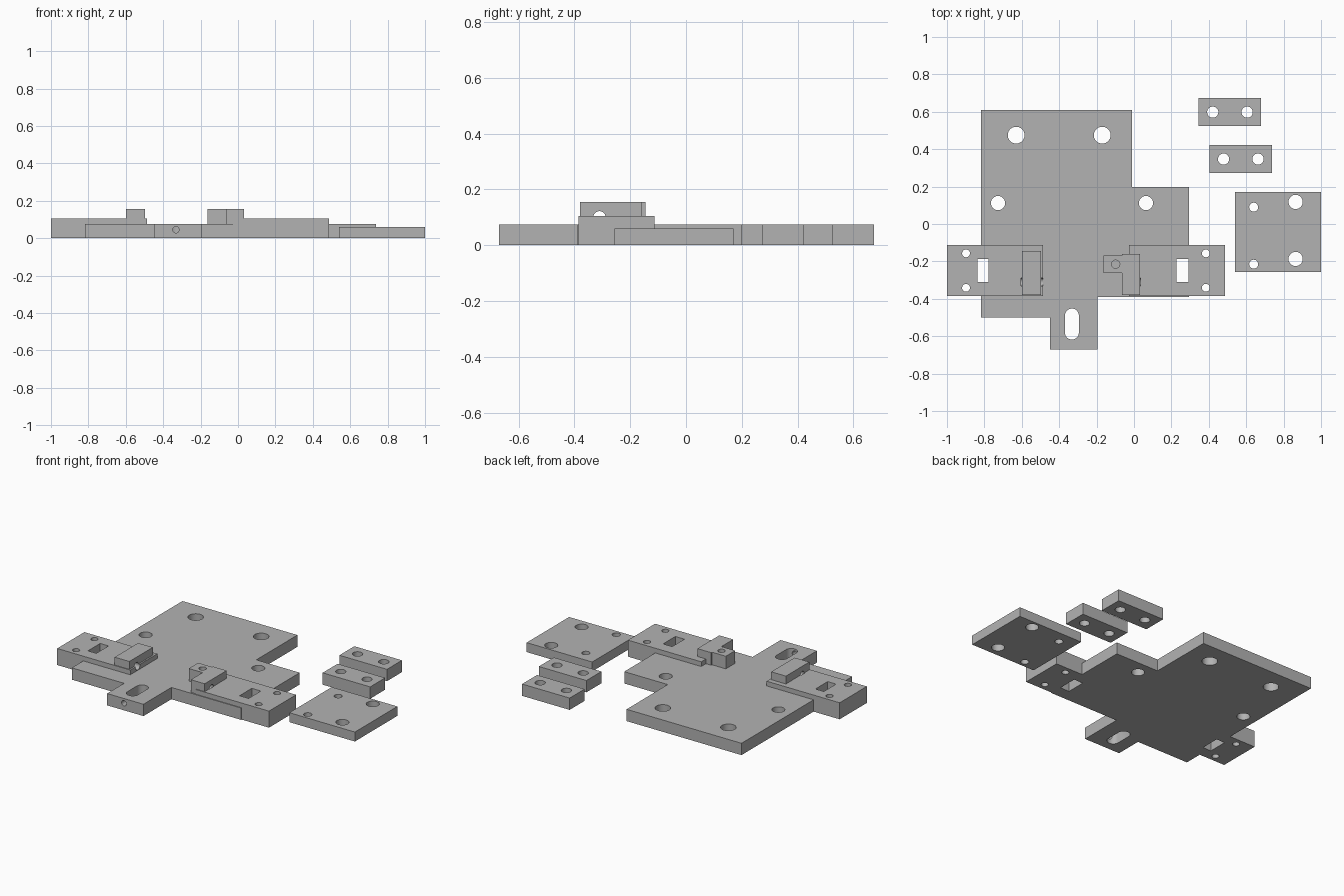
import bpy, bmesh, math
from mathutils import Matrix

if "Cube" in bpy.data.objects:
    bpy.data.objects.remove(bpy.data.objects["Cube"])

grey = bpy.data.materials.new("grey metal")
grey.use_nodes = True
colour = (0.45, 0.45, 0.45, 1)
grey.diffuse_color = colour
grey.node_tree.nodes["Principled BSDF"].inputs["Base Color"].default_value = colour

PLATE, TOP, TAB = 0.075, 0.105, 0.155      # heights of plate, clamp and raised tab
FRONT, BACK = -0.385, -0.113               # depth range of the clamps


def prism(bm, outline, lo, hi, axis="z"):
    """Extrude an outline along z (xy points), y (xz points) or x (yz points)."""
    place = {"z": lambda a, b: (a, b, lo),
             "y": lambda a, b: (a, lo, b),
             "x": lambda a, b: (lo, a, b)}[axis]
    face = bm.faces.new([bm.verts.new(place(a, b)) for a, b in outline])
    out = bmesh.ops.extrude_face_region(bm, geom=[face])
    verts = [v for v in out["geom"] if isinstance(v, bmesh.types.BMVert)]
    shift = [hi - lo if axis == k else 0 for k in "xyz"]
    bmesh.ops.translate(bm, verts=verts, vec=shift)


def rect(x0, x1, y0, y1):
    return [(x0, y0), (x1, y0), (x1, y1), (x0, y1)]


def slot(x, y, r, half=0.0, n=32):
    """Circle, or a slot lengthened along the second axis by half each way."""
    pts = []
    for i in range(n):
        a = 2 * math.pi * (i + 0.5) / n
        pts.append((x + r * math.cos(a),
                    y + r * math.sin(a) + math.copysign(half, math.sin(a))))
    return pts


def make_object(name, pieces):
    bm = bmesh.new()
    for piece in pieces:
        prism(bm, *piece)
    bmesh.ops.recalc_face_normals(bm, faces=bm.faces)
    mesh = bpy.data.meshes.new(name)
    bm.to_mesh(mesh)
    bm.free()
    mesh.materials.append(grey)
    ob = bpy.data.objects.new(name, mesh)
    bpy.context.collection.objects.link(ob)
    return ob


def part(name, body, cuts=()):
    """Make a solid and drill each cutter through it."""
    ob = make_object(name, [body])
    for cut in cuts:
        cutter = make_object("cutter", [cut])
        cutter.hide_render = True
        mod = ob.modifiers.new("drill", "BOOLEAN")
        mod.operation, mod.solver, mod.object = "DIFFERENCE", "EXACT", cutter
        bpy.context.view_layer.update()
        graph = bpy.context.evaluated_depsgraph_get()
        mesh = bpy.data.meshes.new_from_object(ob.evaluated_get(graph))
        ob.modifiers.clear()
        ob.data = mesh
        bpy.data.objects.remove(cutter)
    ob.data.name = name
    bpy.ops.object.select_all(action="DESELECT")
    ob.select_set(True)
    bpy.context.view_layer.objects.active = ob
    bpy.ops.object.shade_smooth_by_angle(angle=math.radians(30))
    return ob


def through(outline):
    return (outline, -0.1, 0.3)


def holes(points, r):
    return [through(slot(x, y, r)) for x, y in points]


# Windows shared by the clamps and the plate edges beneath them
left_window = through(rect(-0.837, -0.778, -0.31, -0.187))
right_window = through(rect(0.228, 0.292, -0.31, -0.187))

# Base plate with mounting holes, front slot and set-screw hole
outline = [(-0.817, 0.61), (-0.817, -0.5), (-0.45, -0.5), (-0.45, -0.67),
           (-0.195, -0.67), (-0.195, -0.39), (0.295, -0.39), (0.295, 0.198),
           (-0.01, 0.198), (-0.01, 0.61)]
part("base_plate", (outline, 0, PLATE),
     holes([(-0.63, 0.475), (-0.17, 0.475)], 0.045)
     + holes([(-0.727, 0.112), (0.064, 0.112)], 0.038)
     + [through(slot(-0.332, -0.535, 0.037, 0.046)),
        (slot(-0.332, 0.045, 0.017), -0.7, -0.58, "y"),
        left_window, right_window])


# Stepped clamps: full height outside the plate, thin tongue over it
def clamp(name, outer, edge, tip, hole_x, window, bore):
    profile = [(outer, 0), (edge, 0), (edge, PLATE), (tip, PLATE),
               (tip, TOP), (outer, TOP)]
    part(name, (profile, FRONT, BACK, "y"),
         holes([(hole_x, -0.157), (hole_x, -0.341)], 0.021) + [window, bore])


bore = slot(-0.31, 0.1, 0.022)
left_bore = (bore, -0.603, -0.47, "x")
right_bore = (bore, -0.08, 0.034, "x")
clamp("right_side_clamp", -1.0, -0.817, -0.487, -0.898, left_window, left_bore)
clamp("left_side_clamp", 0.487, 0.295, -0.028, 0.384, right_window, right_bore)

# Raised tabs on the clamp tips
part("right_side_tab", (rect(-0.6, -0.497, -0.38, -0.145), TOP, TAB), [left_bore])
hook = [(-0.065, -0.38), (0.032, -0.38), (0.032, -0.16), (-0.065, -0.16),
        (-0.065, -0.168), (-0.162, -0.168), (-0.162, -0.262), (-0.065, -0.262)]
part("left_side_hook", (hook, PLATE, TAB),
     [right_bore] + holes([(-0.098, -0.215)], 0.022))

# Loose cover plate
part("cover_plate", (rect(0.54, 1.0, -0.256, 0.17), 0, 0.06),
     holes([(0.64, 0.09), (0.64, -0.215)], 0.024)
     + holes([(0.864, 0.118), (0.864, -0.187)], 0.038))

# Two loose spacer blocks
for name, x, y in (("back_spacer", 0.513, 0.598), ("front_spacer", 0.571, 0.347)):
    part(name, (rect(x - 0.167, x + 0.167, y - 0.075, y + 0.075), 0, PLATE),
         holes([(x - 0.092, y), (x + 0.092, y)], 0.03))
